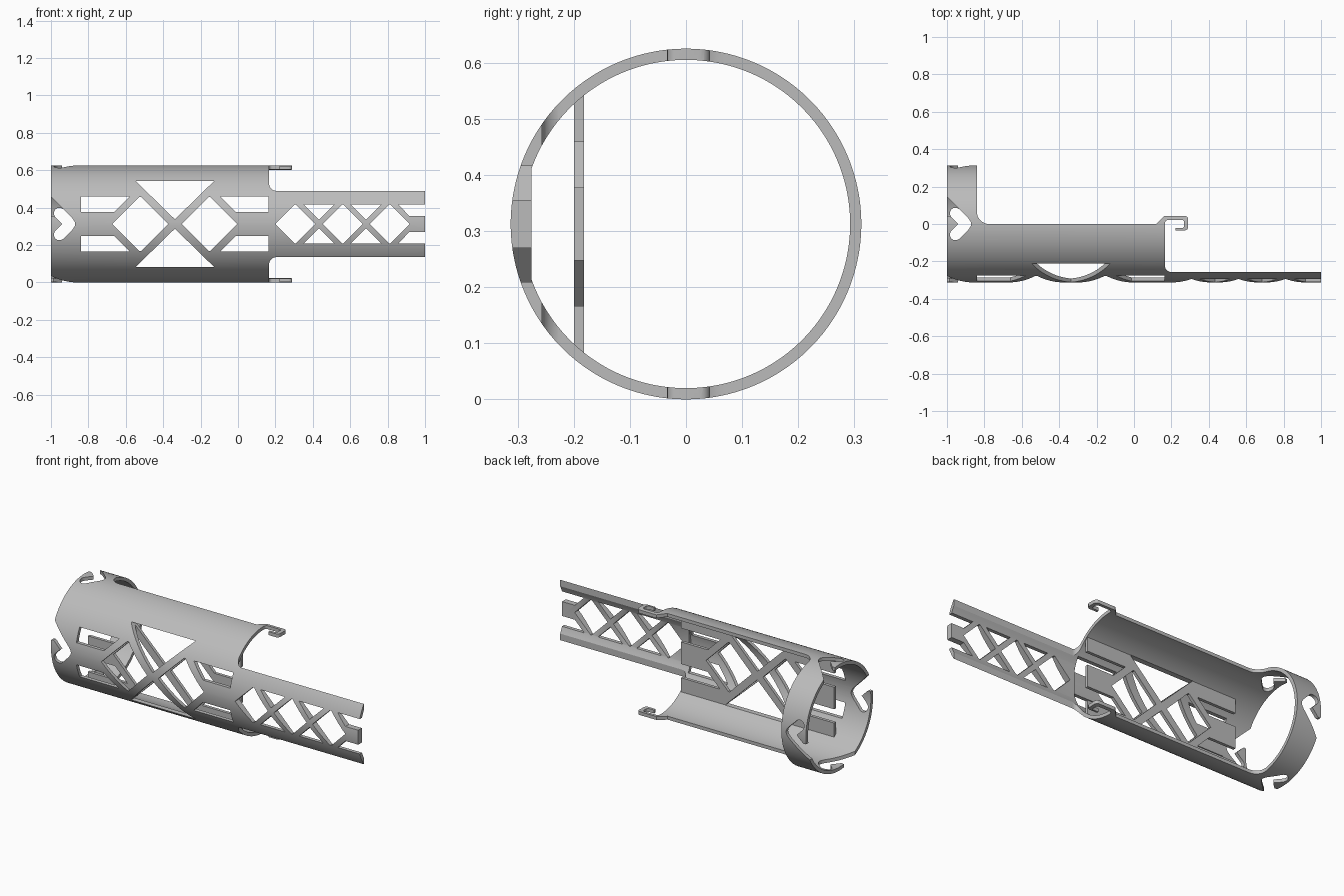
import bpy, bmesh
from math import sin, cos, pi, radians, sqrt
from mathutils import Matrix, Vector

cube = bpy.data.objects.get("Cube")
if cube:
    bpy.data.objects.remove(cube, do_unlink=True)

OUTER, INNER = 0.3125, 0.2925
END = 0.165           # where the half shell stops and the arm begins
MID = -0.3375         # centre of the large lattice

grey = bpy.data.materials.new("plain grey")
grey.use_nodes = True
grey.diffuse_color = (0.5, 0.5, 0.5, 1)
grey.node_tree.nodes["Principled BSDF"].inputs["Base Color"].default_value = (0.5, 0.5, 0.5, 1)


def make(name, bm):
    bmesh.ops.recalc_face_normals(bm, faces=bm.faces)
    mesh = bpy.data.meshes.new(name)
    bm.to_mesh(mesh)
    bm.free()
    mesh.materials.append(grey)
    obj = bpy.data.objects.new(name, mesh)
    bpy.context.collection.objects.link(obj)
    return obj


def prism(bm, points, to_3d, low, high):
    """Extrude a 2D outline between two depths, placed by to_3d(u, v, depth)."""
    rings = [[bm.verts.new(to_3d(u, v, d)) for u, v in points] for d in (low, high)]
    n = len(points)
    bm.faces.new(rings[0])
    bm.faces.new(rings[1][::-1])
    for i in range(n):
        j = (i + 1) % n
        bm.faces.new((rings[0][i], rings[1][i], rings[1][j], rings[0][j]))


def arc(cx, cy, r, start, stop, steps=8):
    return [(cx + r * cos(radians(start + (stop - start) * i / steps)),
             cy + r * sin(radians(start + (stop - start) * i / steps))) for i in range(steps + 1)]


def combine(target, other, operation):
    mod = target.modifiers.new(operation, 'BOOLEAN')
    mod.operation, mod.solver, mod.object = operation, 'EXACT', other
    bpy.context.view_layer.objects.active = target
    bpy.ops.object.modifier_apply(modifier=mod.name)
    bpy.data.objects.remove(other, do_unlink=True)


def along_x(u, v, d):
    return (d, u, v)


def along_y(u, v, d):
    return (u, d, v)


def along_z(u, v, d):
    return (u, v, d)


# Tube wall
bm = bmesh.new()
SEG = 144
loops = []
for x, r in ((-1.05, OUTER), (1.05, OUTER), (1.05, INNER), (-1.05, INNER)):
    loops.append([bm.verts.new((x, r * cos(2 * pi * (i + 0.5) / SEG), r * sin(2 * pi * (i + 0.5) / SEG)))
                  for i in range(SEG)])
for k in range(4):
    a, b = loops[k], loops[(k + 1) % 4]
    for i in range(SEG):
        j = (i + 1) % SEG
        bm.faces.new((a[i], a[j], b[j], b[i]))
body = make("slotted_tube_bracket", bm)

# Flat backing inside the arm
bm = bmesh.new()
half = 23.5
prism(bm, arc(0, 0, 0.3, 180 - half, 180 + half, 16), along_x, 0.172, 1.04)
combine(body, make("arm_backing", bm), 'UNION')

# Flat inner plate across the half shell
bm = bmesh.new()
prism(bm, [(-0.2, -0.2325), (-0.182, -0.2325), (-0.182, 0.2325), (-0.2, 0.2325)], along_x, -0.838, 0.16)
combine(body, make("inner_plate", bm), 'UNION')

# Side outline: full ring, half shell with hooks, narrow arm
outline = [(-1, -0.4), (1, -0.4), (1, -0.257)]
outline += arc(0.2, -0.222, 0.035, 270, 180)
outline += arc(0.183, 0.004, 0.018, 180, 90, 4)
outline += arc(0.257, 0.012, 0.01, 90, 0, 4) + arc(0.257, -0.011, 0.01, 0, -90, 4)
outline += [(0.222, -0.021), (0.222, -0.034)]
outline += arc(0.272, -0.016, 0.018, -90, 0, 4) + arc(0.272, 0.025, 0.018, 0, 90, 4)
outline += [(0.163, 0.043), (0.12, 0)]
outline += arc(-0.775, 0.065, 0.065, 270, 180)
outline += [(-0.84, 0.4), (-1, 0.4)]
bm = bmesh.new()
prism(bm, outline, along_z, -0.4, 0.4)
combine(body, make("outline_cutter", bm), 'INTERSECT')

# Lattice windows, cut straight through shell and plate
bm = bmesh.new()


def window(points):
    prism(bm, points, along_y, -0.4, -0.1)


def diamond(cx, r, clip):
    d = r - clip
    window([(cx - r, 0), (cx - d, clip), (cx + d, clip), (cx + r, 0), (cx + d, -clip), (cx - d, -clip)])


def both(points):
    for s in (1, -1):
        window([(x, s * z) for x, z in points])


both([(MID - 0.21, 0.23), (MID + 0.21, 0.23), (MID, 0.025)])
for s in (1, -1):
    diamond(MID + s * 0.185, 0.149, 0.145)
    both([(MID + s * x, z) for x, z in ((0.501, 0.146), (0.243, 0.146), (0.324, 0.065), (0.501, 0.065))])
for cx in (0.307, 0.559, 0.811):
    diamond(cx, 0.107, 0.103)
for cx in (0.433, 0.685):
    both([(cx - 0.08, 0.103), (cx + 0.08, 0.103), (cx, 0.023)])
both([(0.857, 0.103), (1.1, 0.103), (1.1, 0.0425), (0.917, 0.0425)])
combine(body, make("lattice_cutter", bm), 'DIFFERENCE')

# Four bayonet slots around the ring
slot = [(-1.03, 0.175), (-0.886, 0.031), (-0.874, 0.014), (-0.87, 0), (-0.874, -0.014), (-0.886, -0.031)]
slot += arc(-0.9545, -0.057, 0.03, -45, -225, 10)
slot += [(-0.94, 0), (-0.976, 0.036), (-0.986, 0.043), (-1, 0.04), (-1.03, 0.03)]
bm = bmesh.new()
for k in range(4):
    turn = Matrix.Rotation(k * pi / 2, 3, 'X')
    prism(bm, slot, lambda u, v, d: turn @ Vector((u, d, v)), -0.4, -0.23)
combine(body, make("slot_cutter", bm), 'DIFFERENCE')

# Stand on the ground and smooth the curved walls
body.location.z = OUTER
bpy.ops.object.select_all(action='DESELECT')
body.select_set(True)
bpy.context.view_layer.objects.active = body
bpy.ops.object.shade_smooth_by_angle(angle=radians(25))
